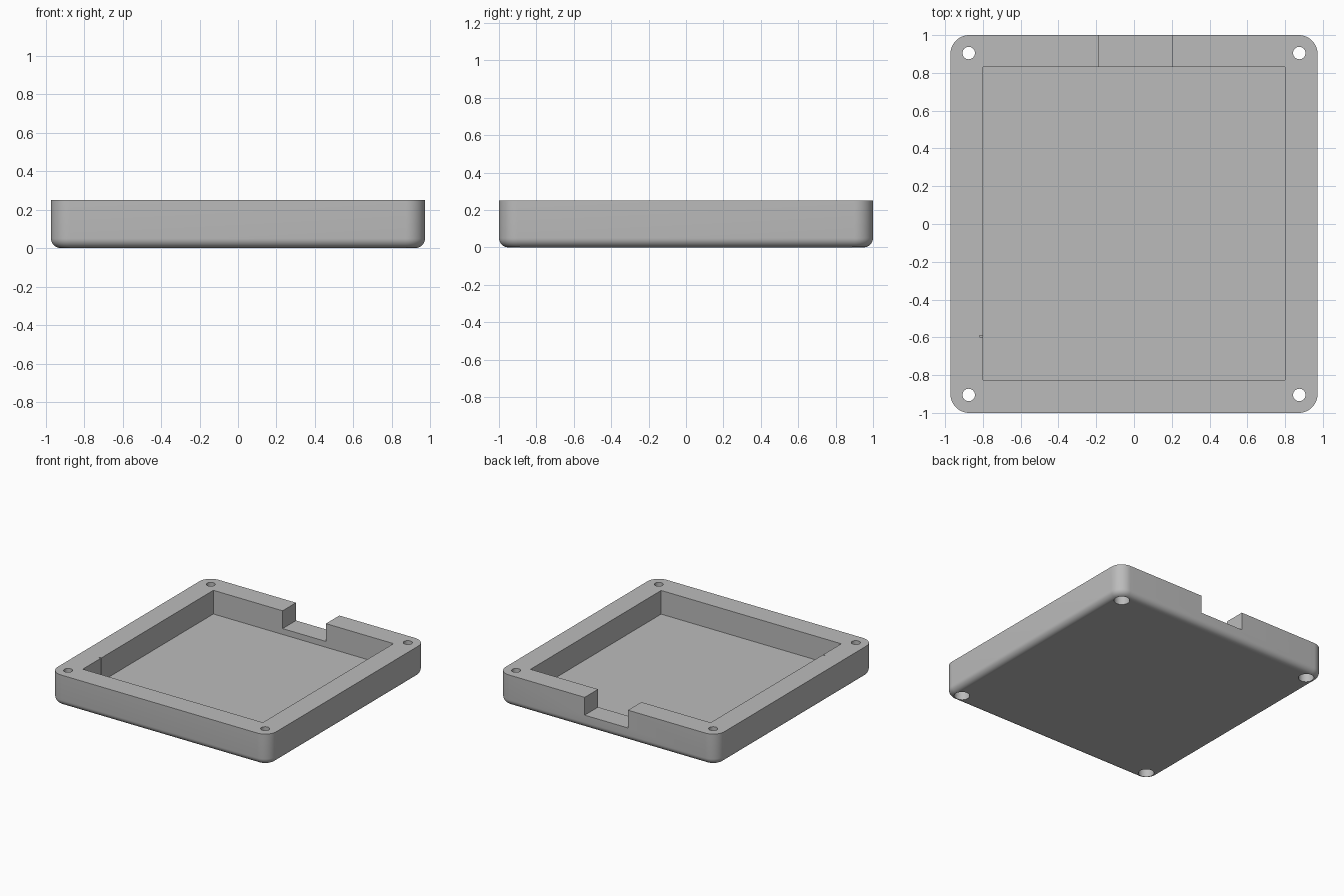
import bpy
import bmesh
from math import sin, cos, pi, radians

cube = bpy.data.objects.get("Cube")
if cube:
    bpy.data.objects.remove(cube, do_unlink=True)

HALF_X, HALF_Y, HEIGHT = 0.972, 1.0, 0.25
CORNER, FILLET = 0.1, 0.05
FLOOR_Z, NOTCH_Z = 0.06, 0.107
HOLE_X, HOLE_Y = 0.875, 0.905
TOP = 0.4          # cutters reach above the rim

grey = bpy.data.materials.new("plain grey")
grey.use_nodes = True
colour = (0.5, 0.5, 0.5, 1)
grey.diffuse_color = colour
grey.node_tree.nodes["Principled BSDF"].inputs["Base Color"].default_value = colour


def make_object(name, bm):
    bmesh.ops.recalc_face_normals(bm, faces=bm.faces)
    mesh = bpy.data.meshes.new(name)
    bm.to_mesh(mesh)
    bm.free()
    mesh.materials.append(grey)
    obj = bpy.data.objects.new(name, mesh)
    bpy.context.collection.objects.link(obj)
    return obj


def rounded_ring(bm, inset, z, steps=12):
    """Ring of vertices around a rounded rectangle."""
    r = CORNER - inset
    ring = []
    for quarter, (sx, sy) in enumerate([(1, 1), (-1, 1), (-1, -1), (1, -1)]):
        for i in range(steps + 1):
            a = (quarter + i / steps) * pi / 2
            ring.append(bm.verts.new((sx * (HALF_X - CORNER) + r * cos(a),
                                      sy * (HALF_Y - CORNER) + r * sin(a), z)))
    return ring


def box(name, x0, x1, y0, y1, z0, z1):
    bm = bmesh.new()
    bmesh.ops.create_cube(bm, size=1)
    for v in bm.verts:
        v.co = (x1 if v.co.x > 0 else x0,
                y1 if v.co.y > 0 else y0,
                z1 if v.co.z > 0 else z0)
    return make_object(name, bm)


def cylinder(name, x, y, radius, z0, z1):
    bm = bmesh.new()
    bmesh.ops.create_cone(bm, cap_ends=True, segments=32, radius1=radius,
                          radius2=radius, depth=z1 - z0)
    bmesh.ops.translate(bm, verts=bm.verts, vec=(x, y, (z0 + z1) / 2))
    return make_object(name, bm)


def cut(target, cutter):
    cutter.hide_render = True
    mod = target.modifiers.new(cutter.name, "BOOLEAN")
    mod.operation, mod.solver, mod.object = "DIFFERENCE", "EXACT", cutter
    bpy.context.view_layer.objects.active = target
    bpy.ops.object.modifier_apply(modifier=mod.name)
    bpy.data.objects.remove(cutter, do_unlink=True)


# Solid block with rounded corners and a filleted bottom edge
bm = bmesh.new()
rings = []
for i in range(9):
    a = i / 8 * pi / 2
    rings.append(rounded_ring(bm, FILLET * (1 - sin(a)), FILLET * (1 - cos(a))))
rings.append(rounded_ring(bm, 0, HEIGHT))
for low, high in zip(rings, rings[1:]):
    for i in range(len(low)):
        j = (i + 1) % len(low)
        bm.faces.new((low[i], low[j], high[j], high[i]))
bm.faces.new(rings[0][::-1])
bm.faces.new(rings[-1])
tray = make_object("enclosure_tray", bm)

# Inner pocket, cable notch in the back wall, hairline slot in the side wall
cut(tray, box("pocket_cutter", -0.8, 0.8, -0.827, 0.83, FLOOR_Z, TOP))
cut(tray, box("notch_cutter", -0.185, 0.2, 0.8, 1.1, NOTCH_Z, TOP))
cut(tray, box("slot_cutter", -0.818, -0.79, -0.598, -0.59, 0.08, TOP))

# Screw holes with wider head recesses underneath
for sx in (-1, 1):
    for sy in (-1, 1):
        x, y = sx * HOLE_X, sy * HOLE_Y
        cut(tray, cylinder("screw_hole_cutter", x, y, 0.033, -0.1, TOP))
        cut(tray, cylinder("screw_head_cutter", x, y, 0.057, -0.1, 0.1))

# Smooth rounded surfaces, crisp machined edges
bpy.ops.object.select_all(action="DESELECT")
tray.select_set(True)
bpy.context.view_layer.objects.active = tray
bpy.ops.object.shade_smooth_by_angle(angle=radians(30))
